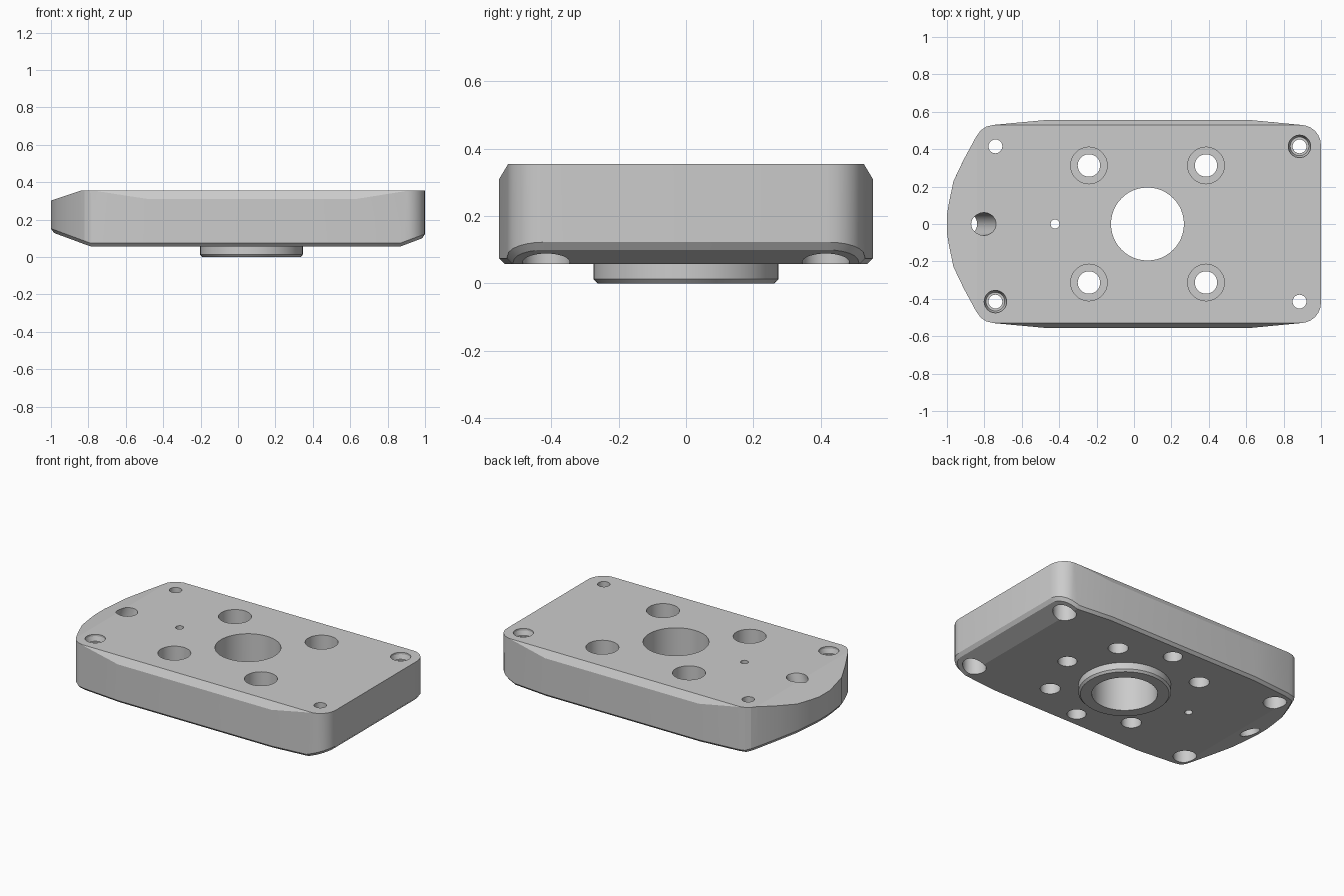
import bpy, bmesh, math
from mathutils import Vector, Matrix

if "Cube" in bpy.data.objects:
    bpy.data.objects.remove(bpy.data.objects["Cube"])

TOP, BOT = 0.355, 0.057
CX = 0.072          # bore centre


def to_object(name, bm):
    bmesh.ops.recalc_face_normals(bm, faces=bm.faces)
    mesh = bpy.data.meshes.new(name)
    bm.to_mesh(mesh)
    bm.free()
    ob = bpy.data.objects.new(name, mesh)
    bpy.context.collection.objects.link(ob)
    return ob


def lathe(bm, profile, matrix, seg=32):
    """Closed turned solid from (radius, z) steps, placed by a matrix."""
    rings = [[bm.verts.new(matrix @ Vector((r * math.cos(2 * math.pi * i / seg),
                                            r * math.sin(2 * math.pi * i / seg), z)))
              for i in range(seg)] for r, z in profile]
    for a, b in zip(rings, rings[1:]):
        for i in range(seg):
            j = (i + 1) % seg
            bm.faces.new((a[i], a[j], b[j], b[i]))
    bm.faces.new(rings[0][::-1])
    bm.faces.new(rings[-1])


def slice_off(bm, point, normal):
    """Cut away everything on the normal's side and cap the cut."""
    cut = bmesh.ops.bisect_plane(bm, geom=bm.verts[:] + bm.edges[:] + bm.faces[:],
                                 plane_co=point, plane_no=normal,
                                 clear_outer=True, dist=1e-5)
    edges = [e for e in cut["geom_cut"] if isinstance(e, bmesh.types.BMEdge)]
    bmesh.ops.holes_fill(bm, edges=edges, sides=0)


def boolean(ob, other, op):
    mod = ob.modifiers.new(op, "BOOLEAN")
    mod.operation, mod.solver, mod.object = op, "EXACT", other
    bpy.context.view_layer.objects.active = ob
    bpy.ops.object.modifier_apply(modifier=mod.name)
    bpy.data.objects.remove(other)


# Plate outline, upper half from the right end to the left nose, then mirrored
half = [(0.89 + 0.11 * math.cos(a), 0.42 + 0.11 * math.sin(a))
        for a in [math.radians(d) for d in range(0, 91, 15)]]
half += [(0.63, 0.555), (-0.48, 0.555), (-0.75, 0.53), (-0.79, 0.52), (-0.82, 0.50),
         (-0.845, 0.465), (-0.91, 0.345), (-0.965, 0.23), (-0.988, 0.12), (-1.0, 0.05)]
outline = half + [(x, -y) for x, y in reversed(half)]

bm = bmesh.new()
base = bm.faces.new([bm.verts.new((x, y, BOT)) for x, y in outline])
up = bmesh.ops.extrude_face_region(bm, geom=[base])
bmesh.ops.translate(bm, vec=(0, 0, TOP - BOT),
                    verts=[v for v in up["geom"] if isinstance(v, bmesh.types.BMVert)])
bmesh.ops.recalc_face_normals(bm, faces=bm.faces)

# Sloped ends and chamfered upper sides
for s in (1, -1):
    slice_off(bm, (0, s * 0.528, TOP), (0, s * 0.045, 0.027))
slice_off(bm, (-0.84, 0, TOP), (-0.053, 0, 0.16))
slice_off(bm, (-0.79, 0, BOT), (-0.074, 0, -0.20))
slice_off(bm, (0.87, 0, BOT), (0.045, 0, -0.12))
bmesh.ops.recalc_face_normals(bm, faces=bm.faces)
bm.normal_update()

# Small bevel around the bottom rim
rim = [e for e in bm.edges if len(e.link_faces) == 2
       and min(f.normal.z for f in e.link_faces) < -0.5
       and max(f.normal.z for f in e.link_faces) > -0.3]
bmesh.ops.bevel(bm, geom=rim, offset=0.017, segments=1, affect="EDGES", profile=0.5)
plate = to_object("mounting_plate", bm)

# Locating boss underneath
at = lambda x, y: Matrix.Translation((x, y, 0))
bm = bmesh.new()
lathe(bm, [(0.263, 0), (0.275, 0.013), (0.275, 0.12)], at(CX, 0), 48)
boolean(plate, to_object("boss", bm), "UNION")

# All holes as turned cutters
bm = bmesh.new()
lathe(bm, [(0.195, -0.1), (0.195, 0.5)], at(CX, 0), 48)               # main bore
lathe(bm, [(0.024, -0.1), (0.024, 0.5)], at(-0.422, 0), 20)           # pin hole
for sx in (-1, 1):
    for sy in (-1, 1):
        # counterbored bolt holes
        lathe(bm, [(0.06, -0.1), (0.06, 0.16), (0.098, 0.16), (0.098, 0.5)],
              at(CX + sx * 0.313, sy * 0.313))
        # corner holes, two of them with a recessed seat on top
        steps = [(0.07, -0.1), (0.07, 0.2), (0.037, 0.2)]
        if sx == sy:
            steps += [(0.037, 0.315), (0.05, 0.315), (0.06, TOP - 0.012), (0.06, 0.5)]
        else:
            steps += [(0.037, 0.5)]
        lathe(bm, steps, at(CX + sx * 0.813, sy * 0.415))
for x, y in ((CX, 0.443), (CX, -0.443), (CX + 0.443, 0)):             # blind holes
    lathe(bm, [(0.057, -0.1), (0.057, 0.25)], at(x, y))
lathe(bm, [(0.061, -0.5), (0.061, 0.3)],                              # slanted hole
      Matrix.Translation((-0.802, 0, TOP)) @ Matrix.Rotation(math.radians(20), 4, "Y"))
boolean(plate, to_object("hole_cutter", bm), "DIFFERENCE")

bpy.ops.object.select_all(action="DESELECT")
plate.select_set(True)
bpy.context.view_layer.objects.active = plate
bpy.ops.object.shade_smooth_by_angle(angle=math.radians(16))
